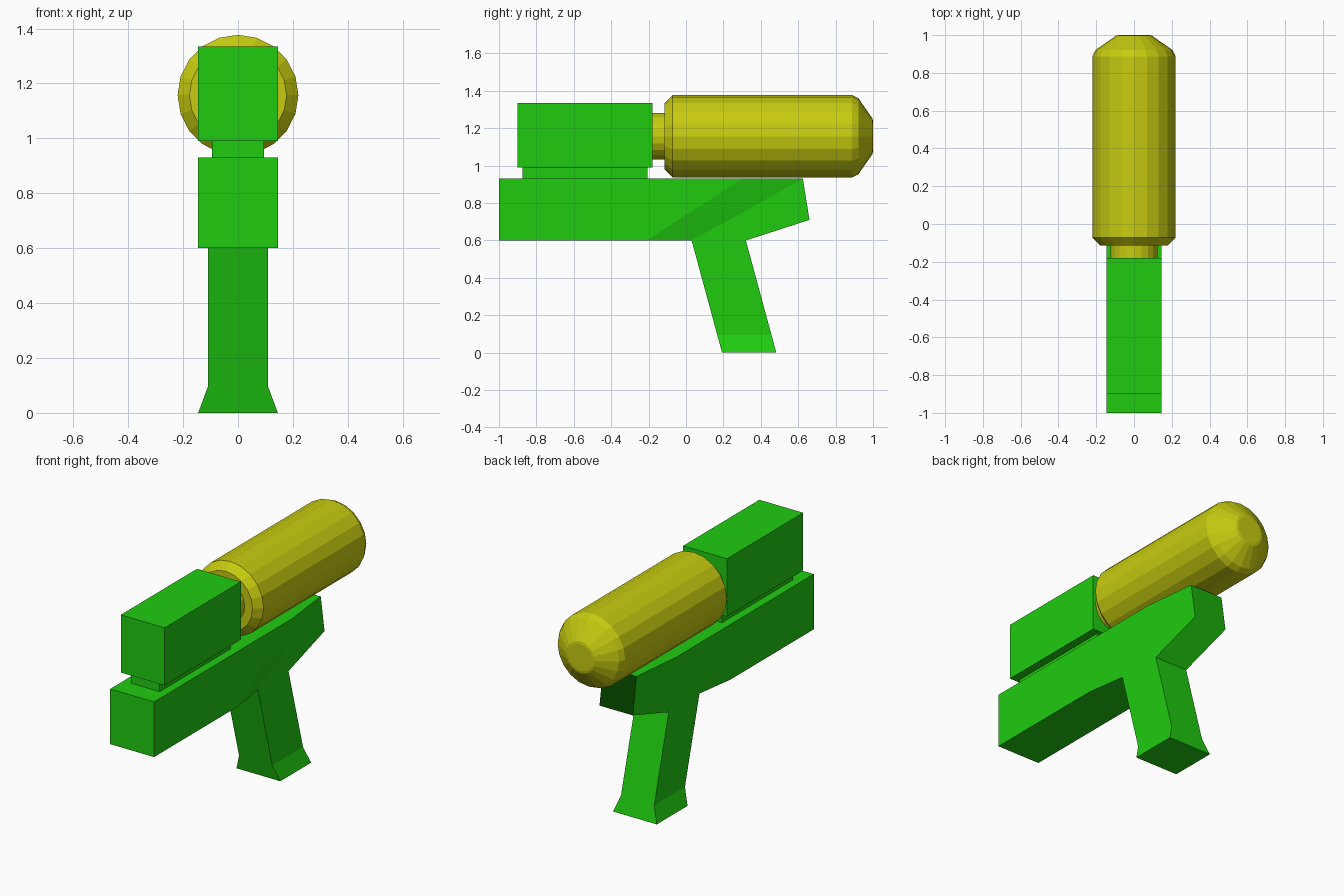
import bpy, bmesh, math

if "Cube" in bpy.data.objects:
    bpy.data.objects.remove(bpy.data.objects["Cube"])


def material(name, colour):
    m = bpy.data.materials.new(name)
    m.diffuse_color = colour
    m.use_nodes = True
    m.node_tree.nodes["Principled BSDF"].inputs["Base Color"].default_value = m.diffuse_color
    return m


GREEN = material("green_plastic", (0.014, 0.6, 0.005, 1))
YELLOW = material("yellow_plastic", (0.57, 0.6, 0.005, 1))


def loft(name, rings, mat):
    """Skin a list of closed rings of (x, y, z) points and cap both ends."""
    bm = bmesh.new()
    vs = [[bm.verts.new(p) for p in ring] for ring in rings]
    for a, b in zip(vs, vs[1:]):
        n = len(a)
        for i in range(n):
            j = (i + 1) % n
            bm.faces.new((a[i], a[j], b[j], b[i]))
    bm.faces.new(vs[0])
    bm.faces.new(vs[-1])
    bmesh.ops.recalc_face_normals(bm, faces=bm.faces)
    mesh = bpy.data.meshes.new(name)
    bm.to_mesh(mesh)
    bm.free()
    mesh.materials.append(mat)
    ob = bpy.data.objects.new(name, mesh)
    bpy.context.collection.objects.link(ob)
    return ob


def section(w, *yz):
    """Symmetric ring: down the right side, back up the left side."""
    return [(w, y, z) for y, z in yz] + [(-w, y, z) for y, z in reversed(yz)]


def rect(w, y0, y1, z):
    return [(-w, y0, z), (w, y0, z), (w, y1, z), (-w, y1, z)]


# Main body, narrowing along a slanted facet to the rear
loft("body", [
    section(0.145, (-1, 0.93), (-1, 0.765), (-1, 0.6)),
    section(0.145, (0.3, 0.93), (0.045, 0.765), (-0.21, 0.6)),
    section(0.11, (0.625, 0.93), (0.33, 0.765), (0.03, 0.6)),
    section(0.11, (0.625, 0.93), (0.66, 0.71), (0.32, 0.6)),
], GREEN)
body = bpy.data.objects["body"].data
bm = bmesh.new()
bm.from_mesh(body)
bmesh.ops.remove_doubles(bm, verts=bm.verts, dist=1e-4)
bmesh.ops.recalc_face_normals(bm, faces=bm.faces)
bm.to_mesh(body)
bm.free()

# Raked grip with flared foot
loft("grip", [
    rect(0.145, 0.193, 0.483, 0),
    rect(0.11, 0.167, 0.457, 0.095),
    rect(0.11, 0.03, 0.32, 0.6),
], GREEN)

# Upper housing on its narrower riser
loft("riser", [rect(0.095, -0.875, -0.205, z) for z in (0.93, 0.99)], GREEN)
loft("upper_housing", [rect(0.145, -0.9, -0.18, z) for z in (0.99, 1.335)], GREEN)

# Tank: turned profile (y, radius) around the y axis
SIDES = 20
profile = [(-0.18, 0.125), (-0.115, 0.125), (-0.115, 0.177), (-0.072, 0.22),
           (0.888, 0.22), (0.922, 0.203), (0.997, 0.095), (1.0, 0.08)]
angles = [2 * math.pi * i / SIDES for i in range(SIDES)]
loft("tank", [[(r * math.cos(a), y, 1.157 + r * math.sin(a)) for a in angles]
              for y, r in profile], YELLOW)
